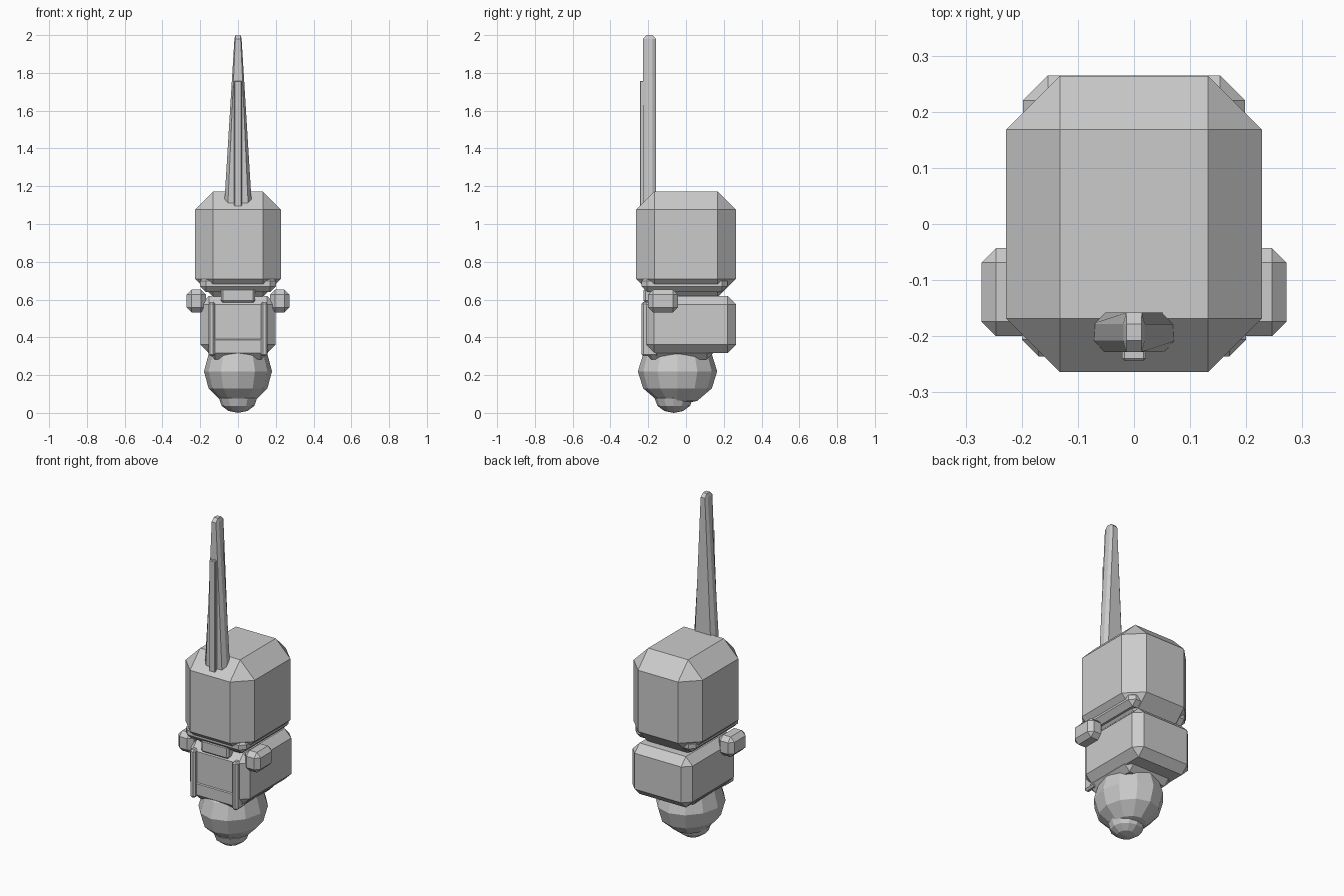
import bpy, bmesh
from mathutils import Vector, Matrix

if "Cube" in bpy.data.objects:
    bpy.data.objects.remove(bpy.data.objects["Cube"])


def finish(bm, name):
    bmesh.ops.recalc_face_normals(bm, faces=bm.faces)
    me = bpy.data.meshes.new(name)
    bm.to_mesh(me)
    bm.free()
    ob = bpy.data.objects.new(name, me)
    bpy.context.collection.objects.link(ob)
    return ob


def box(name, x, y, z, bevel, end_scale=None):
    """Chamfered box from (min, max) ranges; end_scale narrows x toward the top."""
    lo, hi = Vector((x[0], y[0], z[0])), Vector((x[1], y[1], z[1]))
    size, mid = hi - lo, (lo + hi) / 2
    bm = bmesh.new()
    bmesh.ops.create_cube(bm, size=1, matrix=Matrix.Translation(mid) @ Matrix.Diagonal((*size, 1)))
    if bevel:
        bmesh.ops.bevel(bm, geom=bm.edges[:], offset=bevel, segments=1,
                        affect='EDGES', profile=0.5)
    if end_scale:
        for v in bm.verts:
            t = (v.co.z - lo.z) / size.z
            v.co.x *= 1 + (end_scale - 1) * t
    return finish(bm, name)


def ball(name, centre, radii):
    bm = bmesh.new()
    bmesh.ops.create_uvsphere(bm, u_segments=12, v_segments=6, radius=1,
                              matrix=Matrix.Translation(centre) @ Matrix.Diagonal((*radii, 1)))
    return finish(bm, name)


# Upper housing and the collar that pokes out under it
box("upper_housing", (-.228, .228), (-.264, .264), (.614, 1.172), .096)
box("collar", (-.2, .2), (-.236, .22), (.64, .727), .03)
box("neck", (-.09, .09), (-.225, .16), (.585, .66), .01)

# Lower housing and the block joining it to the ball
box("lower_housing", (-.198, .198), (-.214, .265), (.316, .62), .045)
box("lower_block", (-.158, .158), (-.219, .145), (.283, .42), .035)

# Mirrored front ribs and side knobs
for side, s in (("left", -1), ("right", 1)):
    box(f"{side}_front_rib", sorted((s * .122, s * .157)), (-.236, -.15), (.3, .587), .01)
    box(f"{side}_knob", sorted((s * .17, s * .272)), (-.2, -.043), (.532, .652), .026)

# Ball joint with its small foot
ball("ball_joint", (0, -.045, .22), (.18, .21, .18))
ball("ball_foot", (0, -.065, .075), (.1, .1, .075))

# Tapered blade and the thin rod in front of it
box("blade", (-.076, .076), (-.228, -.158), (1.05, 2.0), .02, end_scale=.235)
box("front_rod", (-.021, .021), (-.244, -.222), (1.05, 1.758), .004)
